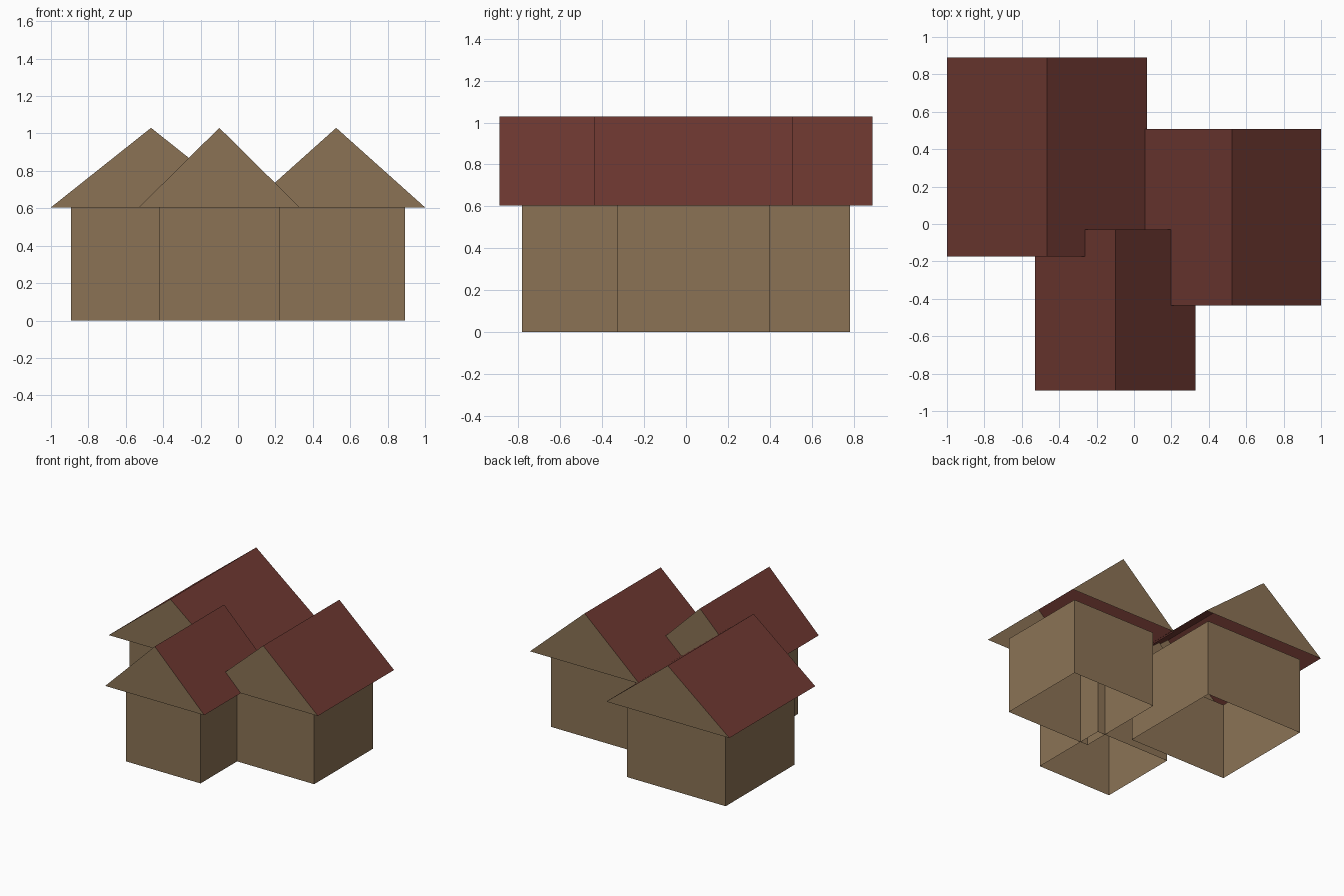
import bpy
import bmesh

cube = bpy.data.objects.get("Cube")
if cube:
    bpy.data.objects.remove(cube, do_unlink=True)

EAVE_Z, RIDGE_Z, OVERHANG = 0.605, 1.03, 0.107


def make_material(name, color):
    mat = bpy.data.materials.new(name)
    mat.use_nodes = True
    mat.diffuse_color = color
    mat.node_tree.nodes["Principled BSDF"].inputs["Base Color"].default_value = color
    return mat


wall_brown = make_material("wall_brown", (0.258, 0.171, 0.091, 1))
roof_red = make_material("roof_red", (0.153, 0.039, 0.030, 1))


def finish(name, bm, materials):
    mesh = bpy.data.meshes.new(name)
    bm.to_mesh(mesh)
    bm.free()
    for mat in materials:
        mesh.materials.append(mat)
    obj = bpy.data.objects.new(name, mesh)
    bpy.context.collection.objects.link(obj)


def rectangle(bm, x0, x1, y0, y1, z):
    corners = ((x0, y0), (x1, y0), (x1, y1), (x0, y1))
    return [bm.verts.new((x, y, z)) for x, y in corners]


# Four walls, open at the floor and under the roof
def add_walls(name, x0, x1, y0, y1):
    bm = bmesh.new()
    low = rectangle(bm, x0, x1, y0, y1, 0)
    high = rectangle(bm, x0, x1, y0, y1, EAVE_Z)
    for i in range(4):
        j = (i + 1) % 4
        bm.faces.new((low[i], low[j], high[j], high[i]))
    finish(name, bm, [wall_brown])


# Hollow gable roof: red slopes, brown gable ends
def add_roof(name, x0, x1, y0, y1):
    bm = bmesh.new()
    a, b, c, d = rectangle(bm, x0, x1, y0, y1, EAVE_Z)
    mid = (x0 + x1) / 2
    front = bm.verts.new((mid, y0, RIDGE_Z))
    back = bm.verts.new((mid, y1, RIDGE_Z))
    for verts in ((a, b, front), (c, d, back), (b, c, back, front), (d, a, front, back)):
        face = bm.faces.new(verts)
        face.material_index = 1 if len(verts) == 4 else 0
    finish(name, bm, [wall_brown, roof_red])


# Roof outlines of the three joined houses; walls sit inside the overhang
houses = {
    "back_house": (-1.0, 0.07, -0.175, 0.89),
    "front_house": (-0.53, 0.33, -0.89, -0.03),
    "side_house": (0.05, 1.0, -0.437, 0.508),
}
for name, (x0, x1, y0, y1) in houses.items():
    add_roof(name + "_roof", x0, x1, y0, y1)
    add_walls(name + "_walls", x0 + OVERHANG, x1 - OVERHANG, y0 + OVERHANG, y1 - OVERHANG)
